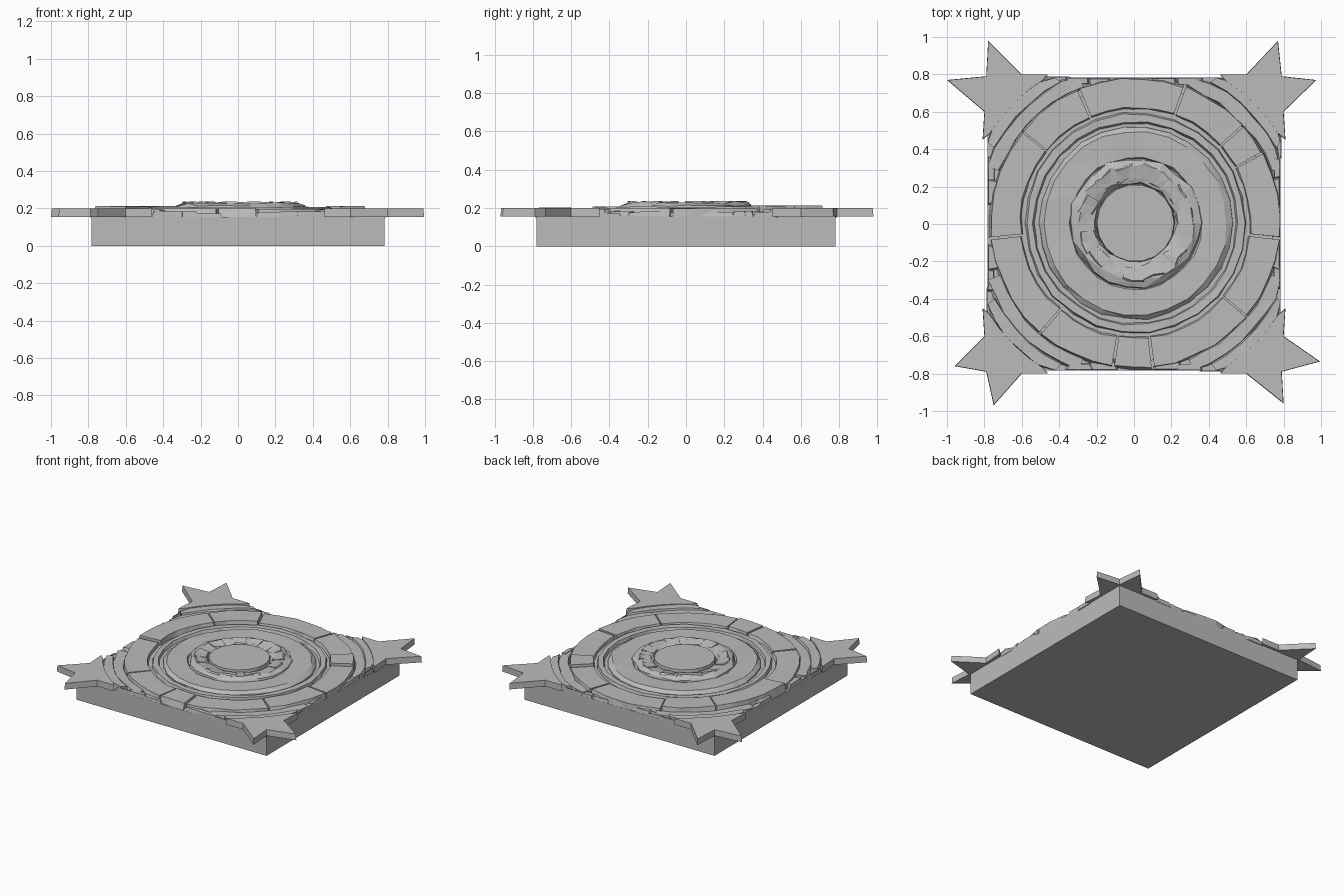
import bpy, bmesh, random
from math import cos, sin, radians, hypot

random.seed(4)
cube = bpy.data.objects.get("Cube")
if cube:
    bpy.data.objects.remove(cube, do_unlink=True)

stone = bpy.data.materials.new("grey stone")
stone.use_nodes = True
GREY = (0.5, 0.5, 0.5, 1)
stone.diffuse_color = GREY
stone.node_tree.nodes["Principled BSDF"].inputs["Base Color"].default_value = GREY

HALF = 0.782      # half width of the slab
FLOOR = 0.15      # where the carving is sunk into the slab
CX, CY = 0.008, 0.005


def finish(name, bm):
    bmesh.ops.recalc_face_normals(bm, faces=bm.faces)
    mesh = bpy.data.meshes.new(name)
    bm.to_mesh(mesh)
    bm.free()
    mesh.materials.append(stone)
    obj = bpy.data.objects.new(name, mesh)
    bpy.context.collection.objects.link(obj)
    return obj


def wobble(amount):
    return random.uniform(-amount, amount)


def clamp(v):
    return max(-HALF, min(HALF, v))


def band(name, profile, start=0, end=360, segs=24, rough=0.006, rough_z=0.002):
    """Sweep a closed (radius, height) section round the centre, roughly hewn."""
    bm = bmesh.new()
    full = end - start >= 360
    loops = []
    for i in range(segs if full else segs + 1):
        a = radians(start + (end - start) * i / segs + wobble(40 * rough))
        loop = []
        for r, z in profile:
            rr = r + wobble(rough)
            zz = z + (wobble(rough_z) if z > FLOOR else 0)
            loop.append(bm.verts.new((clamp(CX + rr * cos(a)), clamp(CY + rr * sin(a)), zz)))
        loops.append(loop)
    n = len(profile)
    pairs = list(zip(loops, loops[1:]))
    if full:
        pairs.append((loops[-1], loops[0]))
    else:
        bm.faces.new(loops[0])
        bm.faces.new(loops[-1])
    for p, q in pairs:
        for j in range(n):
            k = (j + 1) % n
            bm.faces.new((p[j], p[k], q[k], q[j]))
    bmesh.ops.triangulate(bm, faces=bm.faces)
    return finish(name, bm)


def block(r0, r1, top, lip=0.012):
    return [(r0, FLOOR), (r0 + lip, top), (r1 - lip, top), (r1, FLOOR)]


def prism(name, points, z0, z1, shrink=1.0):
    bm = bmesh.new()
    mx = sum(p[0] for p in points) / len(points)
    my = sum(p[1] for p in points) / len(points)
    low = [bm.verts.new((x, y, z0)) for x, y in points]
    high = [bm.verts.new((mx + (x - mx) * shrink, my + (y - my) * shrink, z1)) for x, y in points]
    bm.faces.new(low)
    bm.faces.new(high)
    for i in range(len(points)):
        j = (i + 1) % len(points)
        bm.faces.new((low[i], low[j], high[j], high[i]))
    return finish(name, bm)


# Slab and the sunken floor of the carving
prism("slab", [(-HALF, -HALF), (HALF, -HALF), (HALF, HALF), (-HALF, HALF)], 0, 0.155)
prism("carving_floor", [(CX + 0.74 * cos(radians(a)), CY + 0.74 * sin(radians(a)))
                        for a in range(0, 360, 12)], FLOOR, 0.176)

# Concentric rings
band("middle_ring", [(0.33, FLOOR), (0.355, 0.205), (0.49, 0.207), (0.515, 0.185), (0.52, FLOOR)], segs=26)
band("thin_ring", block(0.53, 0.60, 0.198, 0.016), segs=26)
band("inner_collar", [(0.20, FLOOR), (0.215, 0.212), (0.25, 0.222), (0.31, 0.230),
                      (0.345, 0.212), (0.362, FLOOR)], segs=22, rough=0.013, rough_z=0.004)
prism("centre_disc", [(CX + 0.215 * cos(radians(a)), CY + 0.215 * sin(radians(a)))
                      for a in range(0, 360, 20)], FLOOR, 0.228, 0.96)

# Broken shards lying round the centre disc
for i in range(11):
    a = i * 360 / 11 + wobble(8)
    w = random.uniform(7, 13)
    band(f"collar_shard_{i}", [(0.215, 0.2), (0.235, 0.222), (0.30, 0.236), (0.325, 0.2)],
         a - w, a + w, 2, 0.012, 0.002)

# Outer ring of separate stone blocks
joints = [-6, 29, 42, 70, 113, 141, 186, 229, 261, 277, 320, 354]
for i, (a, b) in enumerate(zip(joints, joints[1:])):
    top = 0.212 if a in (29, 113, 141) else random.uniform(0.196, 0.205)
    band(f"outer_block_{i}", block(0.605, 0.785, top), a + 0.5, b - 0.5,
         max(2, round((b - a) / 9)), 0.006, 0.001)

# Corner arcs and pointed corner stars
corners = {"back_left": (1, 1, (0.975, 0.77), (0.77, 0.98)),
           "back_right": (-1, 1, (1.0, 0.77), (0.78, 0.98)),
           "front_right": (-1, -1, (0.96, 0.76), (0.75, 0.97)),
           "front_left": (1, -1, (0.995, 0.735), (0.8, 0.96))}
turn = {"back_left": 45, "back_right": 135, "front_right": 225, "front_left": 315}
for name, (sx, sy, tip_x, tip_y) in corners.items():
    mid = turn[name]
    band(name + "_low_arc", block(0.77, 0.86, 0.182), mid - 24, mid + 24, 7, 0.008)
    band(name + "_high_arc", block(0.845, 0.93, 0.193), mid - 17, mid + 17, 5, 0.006)
    arc = [(0.91 * cos(radians(a)), 0.91 * sin(radians(a))) for a in (58, 52, 45, 38, 32)]
    outline = arc + [(0.81, 0.45), (0.80, 0.60), tip_x, (0.79, 0.79), tip_y, (0.60, 0.80), (0.46, 0.80)]
    prism(name + "_star", [(x * sx, y * sy) for x, y in outline], 0.155, 0.2, 0.985)

# Rubble between the ring and the slab edges
for side in range(4):
    c, s = cos(radians(90 * side)), sin(radians(90 * side))
    for i, t in enumerate((-0.40, -0.29, -0.17, 0.18, 0.30, 0.41)):
        inner = hypot(t, 0.785) - hypot(t, 0.785) * 0.11
        pts = [(inner, t - 0.06), (HALF, t - 0.07 + wobble(0.02)),
               (HALF, t + 0.07 + wobble(0.02)), (inner, t + 0.06)]
        prism(f"edge_rubble_{side}_{i}", [(x * c - y * s, x * s + y * c) for x, y in pts],
              FLOOR, random.uniform(0.172, 0.19), random.uniform(0.8, 0.92))
